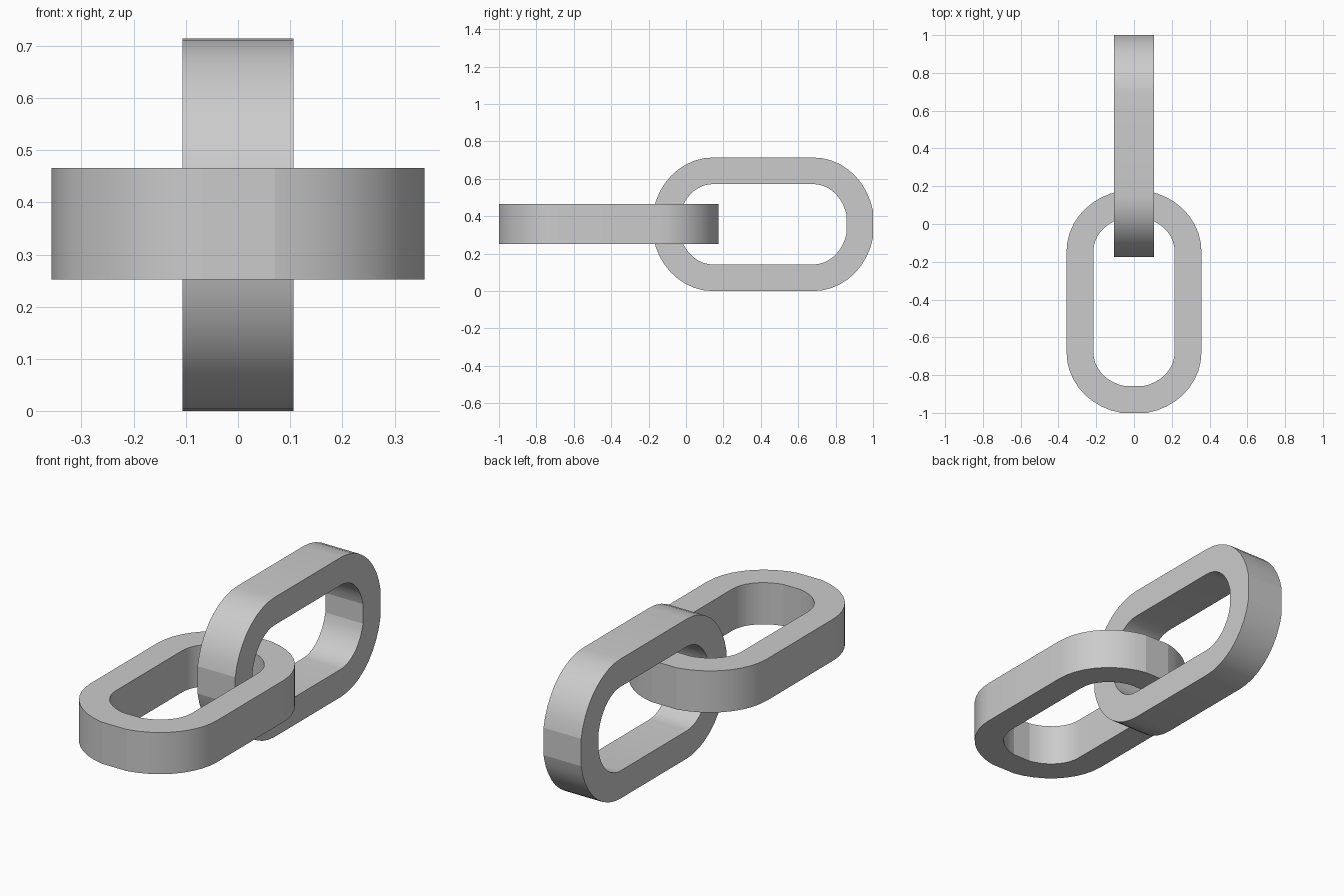
import bpy, bmesh, math
from mathutils import Matrix

if "Cube" in bpy.data.objects:
    bpy.data.objects.remove(bpy.data.objects["Cube"])

HALF_STRAIGHT = 0.268   # half length of the straight sides
THICK = 0.213           # link depth
SEGS = 9                # facets per rounded corner


def loop_points(half_w, half_len, flat):
    """Rounded-oblong outline with a short flat at each end."""
    end = math.acos(flat / half_w)
    b = (half_len - HALF_STRAIGHT) / math.sin(end)
    corner = [(half_w * math.cos(end * i / SEGS),
               HALF_STRAIGHT + b * math.sin(end * i / SEGS)) for i in range(SEGS + 1)]
    top = corner + [(-x, y) for x, y in reversed(corner)]
    return top + [(-x, -y) for x, y in top]


def make_link(name, matrix):
    bm = bmesh.new()
    outer = loop_points(0.357, 0.5875, 0.07)
    inner = loop_points(0.215, 0.4455, 0.05)
    rings = [[bm.verts.new((x, y, z)) for x, y in pts]
             for pts, z in ((outer, -THICK / 2), (outer, THICK / 2),
                            (inner, THICK / 2), (inner, -THICK / 2))]
    n = len(outer)
    for k in range(4):
        a, b = rings[k], rings[(k + 1) % 4]
        for i in range(n):
            j = (i + 1) % n
            bm.faces.new((a[i], a[j], b[j], b[i]))
    bmesh.ops.recalc_face_normals(bm, faces=bm.faces)
    bm.transform(matrix)
    mesh = bpy.data.meshes.new(name)
    bm.to_mesh(mesh)
    bm.free()
    ob = bpy.data.objects.new(name, mesh)
    bpy.context.collection.objects.link(ob)
    bpy.ops.object.select_all(action='DESELECT')
    ob.select_set(True)
    bpy.context.view_layer.objects.active = ob
    bpy.ops.object.shade_smooth_by_angle(angle=math.radians(13))


# flat link in front, upright link behind, interlocked at the centre
make_link("flat_link", Matrix.Translation((0, -0.4125, 0.359)))
make_link("upright_link", Matrix.Translation((0, 0.4125, 0.357))
          @ Matrix.Rotation(math.radians(90), 4, 'Y'))
